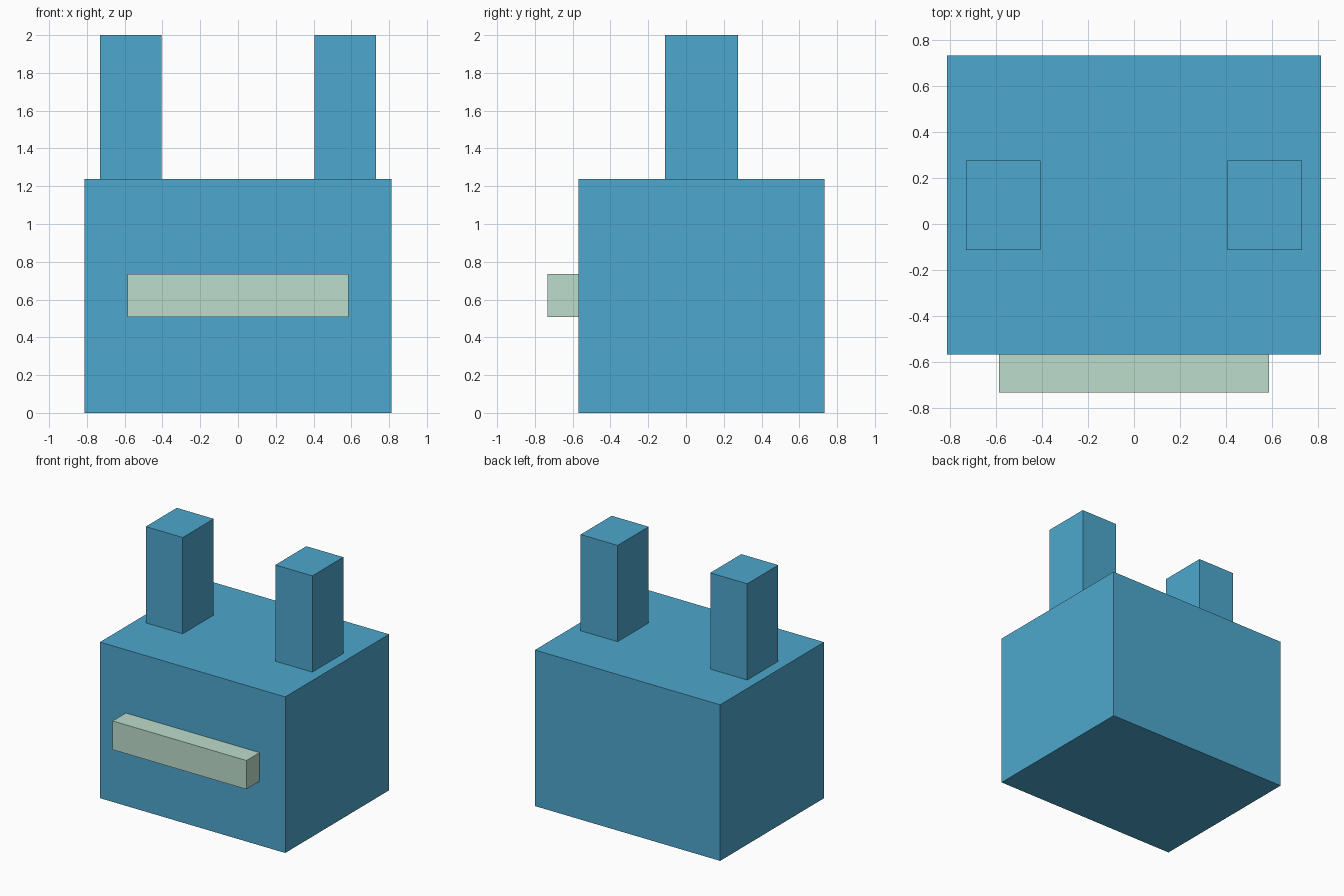
import bpy

if "Cube" in bpy.data.objects:
    bpy.data.objects.remove(bpy.data.objects["Cube"])


def material(name, color):
    mat = bpy.data.materials.new(name)
    mat.diffuse_color = (*color, 1)
    mat.use_nodes = True
    mat.node_tree.nodes["Principled BSDF"].inputs["Base Color"].default_value = mat.diffuse_color
    return mat


def box(name, low, high, mat):
    """Axis-aligned box between two opposite corners."""
    center = [(a + b) / 2 for a, b in zip(low, high)]
    bpy.ops.mesh.primitive_cube_add(size=1, location=center)
    obj = bpy.context.object
    obj.name = name
    obj.scale = [b - a for a, b in zip(low, high)]
    bpy.ops.object.transform_apply(location=False, rotation=False, scale=True)
    obj.data.materials.append(mat)
    return obj


blue = material("blue", (0.075, 0.39, 0.61))
pale_green = material("pale_green", (0.51, 0.72, 0.61))

FRONT, BACK, TOP = -0.568, 0.732, 1.237

# Main block
box("head", (-0.812, FRONT, 0), (0.812, BACK, TOP), blue)

# Bar on the front face
box("mouth_bar", (-0.586, -0.732, 0.507), (0.586, FRONT, 0.735), pale_green)

# Pair of upright ears
for side, x in (("left", -0.568), ("right", 0.568)):
    box(f"{side}_ear", (x - 0.162, -0.112, TOP), (x + 0.162, 0.276, 2.0), blue)
